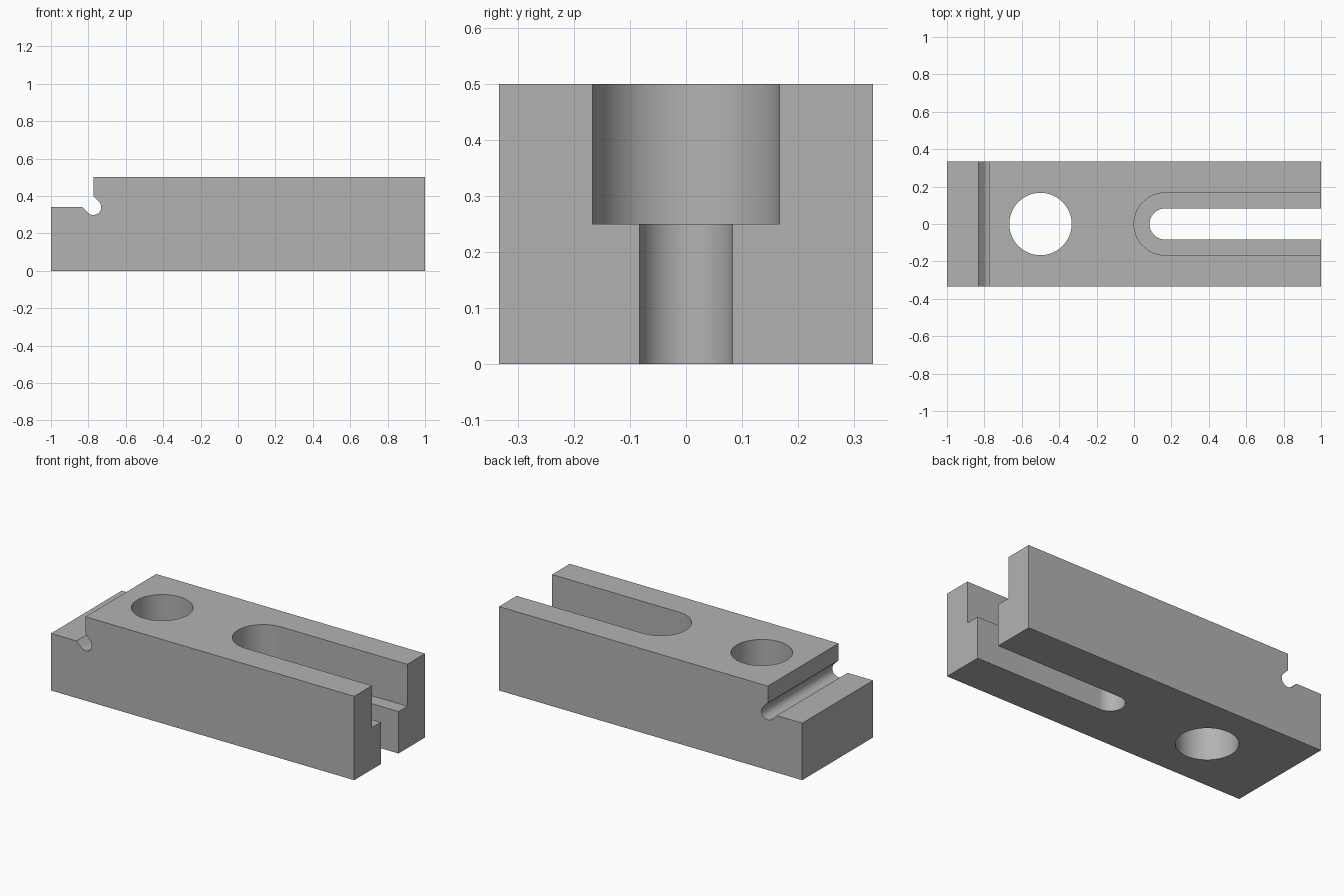
import bpy
import bmesh
from math import cos, sin, pi, radians, sqrt
from mathutils import Vector

cube = bpy.data.objects.get("Cube")
if cube:
    bpy.data.objects.remove(cube, do_unlink=True)

steel = bpy.data.materials.new("steel grey")
steel.use_nodes = True
steel.diffuse_color = (0.45, 0.45, 0.45, 1)
steel.node_tree.nodes["Principled BSDF"].inputs["Base Color"].default_value = (0.45, 0.45, 0.45, 1)


def arc(cx, cy, r, start, end, steps):
    """Points on an arc, angles in degrees."""
    angles = [radians(start + (end - start) * i / steps) for i in range(steps + 1)]
    return [(cx + r * cos(a), cy + r * sin(a)) for a in angles]


def prism(name, points, offset):
    """Extrude a closed outline of 3D points by an offset."""
    bm = bmesh.new()
    face = bm.faces.new([bm.verts.new(p) for p in points])
    result = bmesh.ops.extrude_face_region(bm, geom=[face])
    moved = [v for v in result["geom"] if isinstance(v, bmesh.types.BMVert)]
    bmesh.ops.translate(bm, verts=moved, vec=Vector(offset))
    bmesh.ops.recalc_face_normals(bm, faces=bm.faces)
    mesh = bpy.data.meshes.new(name)
    bm.to_mesh(mesh)
    bm.free()
    mesh.materials.append(steel)
    obj = bpy.data.objects.new(name, mesh)
    bpy.context.collection.objects.link(obj)
    return obj


def vertical_cutter(name, outline, bottom, top):
    return prism(name, [(x, y, bottom) for x, y in outline], (0, 0, top - bottom))


def open_slot(r):
    """Outline with a round inner end, running out past the +x end."""
    return [(1.1, r)] + arc(1 / 6, 0, r, 90, 270, 32) + [(1.1, -r)]


# Side profile: block with a low step and a diagonal relief groove in its corner
half_width, height = 1 / 3, 0.5
step_x, step_z, relief = -0.773, 0.34, 1 / 24
reach = relief * sqrt(2)
profile = [(-1, 0), (-1, step_z), (step_x - reach, step_z)]
profile += arc(step_x, step_z, relief, -135, 45, 24)
profile += [(step_x, step_z + reach), (step_x, height), (1, height), (1, 0)]
block = prism("clamp_block", [(x, -half_width, z) for x, z in profile], (0, 2 * half_width, 0))

# Round through hole, wide upper slot and narrow through slot
cutters = [
    vertical_cutter("hole_cutter", arc(-0.5, 0, 1 / 6, 0, 360, 64)[:-1], -0.1, 0.6),
    vertical_cutter("wide_slot_cutter", open_slot(1 / 6), 0.25, 0.6),
    vertical_cutter("narrow_slot_cutter", open_slot(1 / 12), -0.1, 0.4),
]
bpy.ops.object.select_all(action="DESELECT")
block.select_set(True)
bpy.context.view_layer.objects.active = block
for cutter in cutters:
    cutter.hide_render = True
    cut = block.modifiers.new(cutter.name, "BOOLEAN")
    cut.operation = "DIFFERENCE"
    cut.solver = "EXACT"
    cut.object = cutter
    bpy.ops.object.modifier_apply(modifier=cut.name)
for cutter in cutters:
    bpy.data.objects.remove(cutter, do_unlink=True)

# Smooth bores, crisp edges
bpy.ops.object.shade_smooth_by_angle(angle=radians(30))
